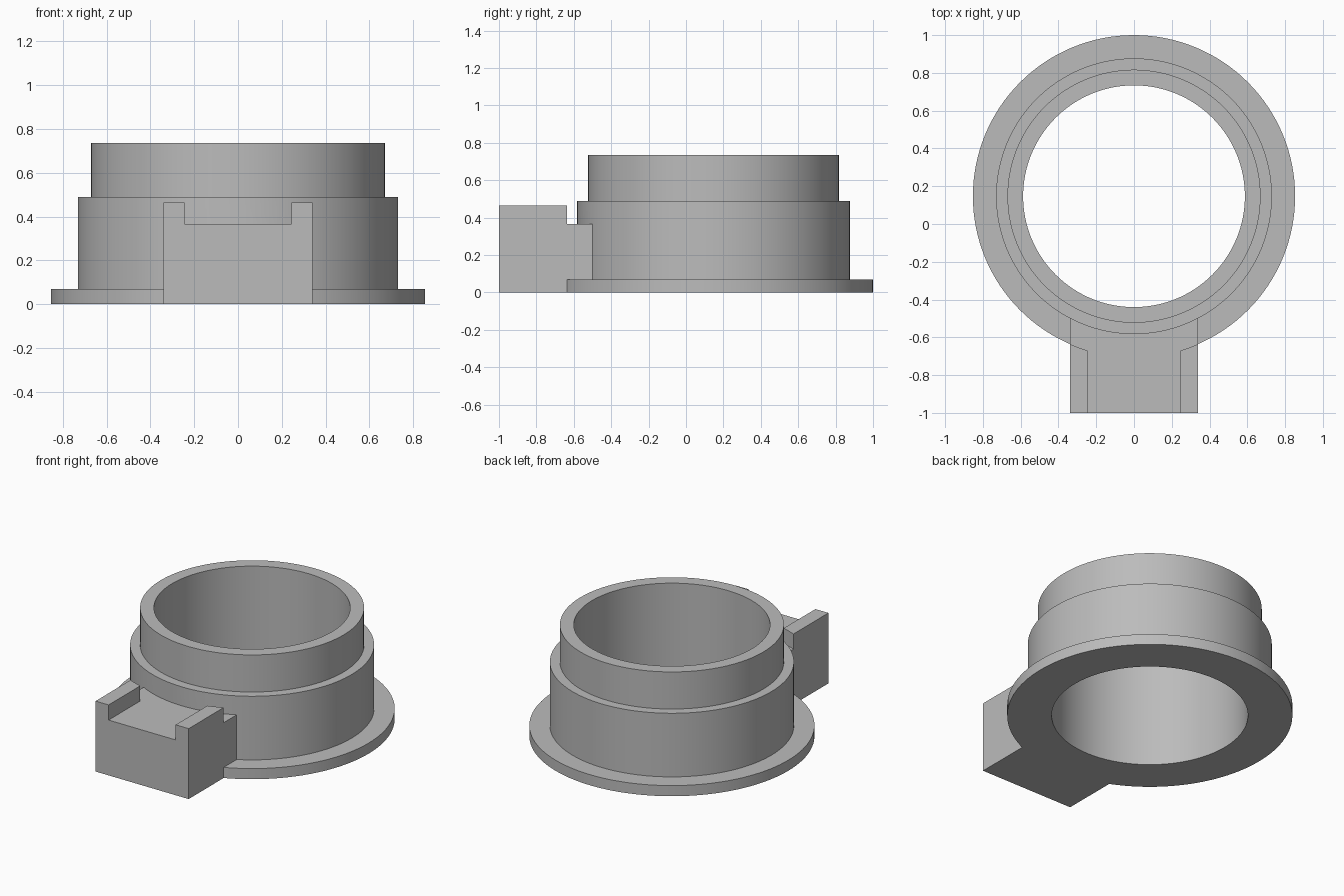
import bpy, bmesh, math
from mathutils import Matrix, Vector

if "Cube" in bpy.data.objects:
    bpy.data.objects.remove(bpy.data.objects["Cube"])

CENTRE_Y = 0.147
FLANGE_R, BODY_R, NECK_R, BORE_R = 0.853, 0.73, 0.67, 0.587
FLANGE_Z, FLOOR_Z, RAIL_Z, BODY_Z, NECK_Z = 0.07, 0.365, 0.465, 0.49, 0.735

grey = bpy.data.materials.new("plain grey")
grey.use_nodes = True
colour = (0.5, 0.5, 0.5, 1)
grey.diffuse_color = colour
grey.node_tree.nodes["Principled BSDF"].inputs["Base Color"].default_value = colour


def finish(name, bm):
    bmesh.ops.remove_doubles(bm, verts=bm.verts, dist=1e-5)
    bmesh.ops.recalc_face_normals(bm, faces=bm.faces)
    mesh = bpy.data.meshes.new(name)
    bm.to_mesh(mesh)
    bm.free()
    mesh.materials.append(grey)
    obj = bpy.data.objects.new(name, mesh)
    bpy.context.collection.objects.link(obj)
    return obj


def revolve(name, profile, steps=128):
    """Spin a closed (radius, z) profile around the collar axis."""
    bm = bmesh.new()
    verts = [bm.verts.new((r, CENTRE_Y, z)) for r, z in profile]
    edges = [bm.edges.new((v, verts[i - 1])) for i, v in enumerate(verts)]
    bmesh.ops.spin(bm, geom=verts + edges, cent=(0, CENTRE_Y, 0),
                   axis=(0, 0, 1), angle=math.tau, steps=steps)
    return finish(name, bm)


def extrude_y(name, outline, start, end):
    """Extrude a closed (x, z) outline along y."""
    bm = bmesh.new()
    face = bm.faces.new([bm.verts.new((x, start, z)) for x, z in outline])
    result = bmesh.ops.extrude_face_region(bm, geom=[face])
    moved = [g for g in result["geom"] if isinstance(g, bmesh.types.BMVert)]
    bmesh.ops.translate(bm, verts=moved, vec=(0, end - start, 0))
    return finish(name, bm)


def combine(target, other, operation):
    """Apply a boolean and discard the helper."""
    mod = target.modifiers.new("combine", "BOOLEAN")
    mod.operation, mod.solver, mod.object = operation, "EXACT", other
    bpy.ops.object.select_all(action="DESELECT")
    bpy.context.view_layer.objects.active = target
    target.select_set(True)
    bpy.ops.object.modifier_apply(modifier=mod.name)
    bpy.data.objects.remove(other)


# Stepped collar with a straight bore
collar = revolve("stepped_collar_with_bracket", [
    (BORE_R, 0), (FLANGE_R, 0), (FLANGE_R, FLANGE_Z), (BODY_R, FLANGE_Z),
    (BODY_R, BODY_Z), (NECK_R, BODY_Z), (NECK_R, NECK_Z), (BORE_R, NECK_Z)])

# Front bracket: block with a raised rail along each side
half = [(0.34, 0), (0.34, RAIL_Z), (0.245, RAIL_Z), (0.245, FLOOR_Z)]
bracket = extrude_y("bracket", half + [(-x, z) for x, z in reversed(half)],
                    -1.0, -0.47)

# Rails stop at the flange radius
clearance = revolve("clearance", [
    (0.3, FLOOR_Z), (FLANGE_R, FLOOR_Z), (FLANGE_R, 0.6), (0.3, 0.6)])
combine(bracket, clearance, "DIFFERENCE")
combine(collar, bracket, "UNION")

bpy.ops.object.shade_smooth_by_angle(angle=math.radians(30))
